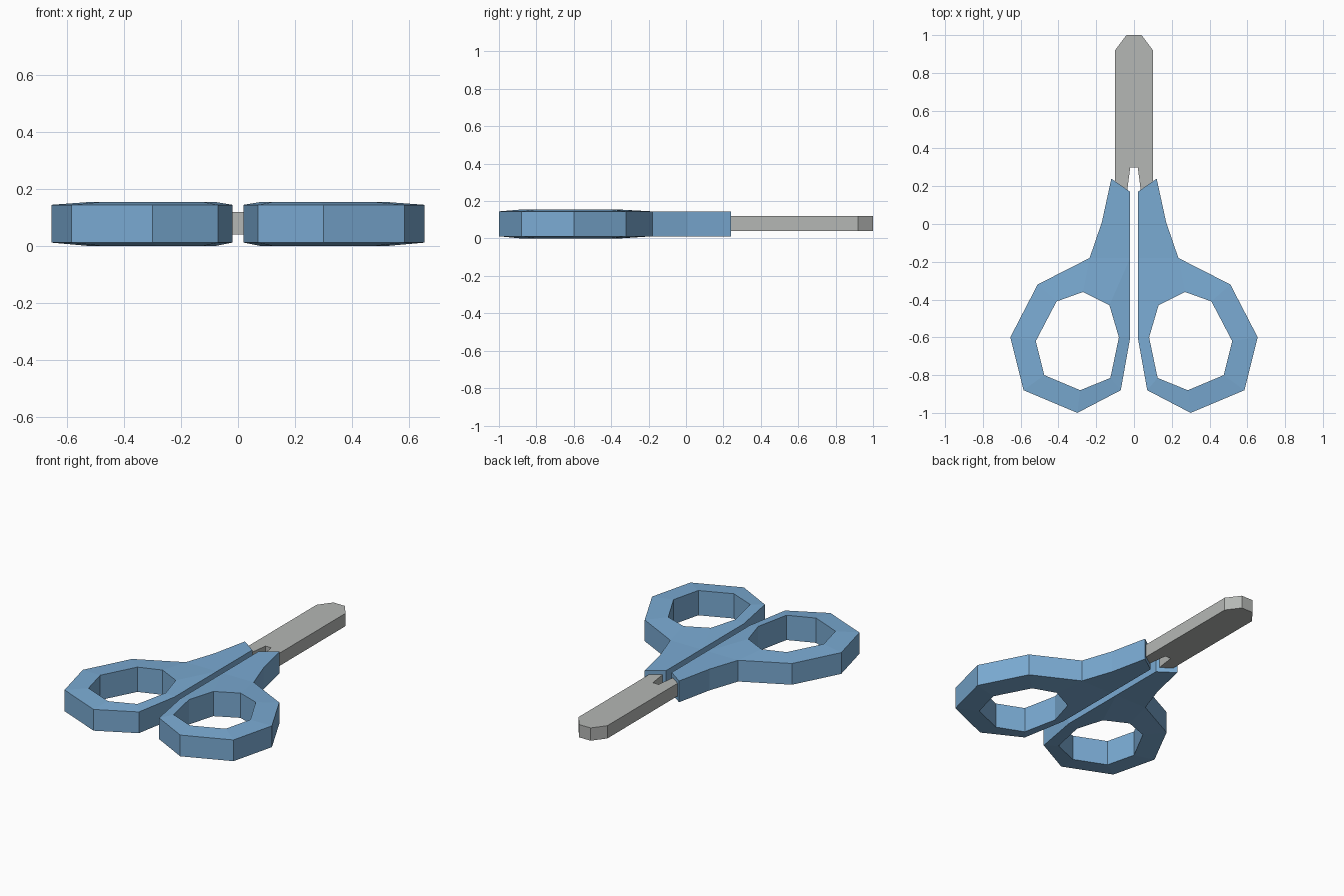
import bpy, bmesh

if "Cube" in bpy.data.objects:
    bpy.data.objects.remove(bpy.data.objects["Cube"])


def material(name, rgb):
    m = bpy.data.materials.new(name)
    m.diffuse_color = (*rgb, 1)
    m.use_nodes = True
    m.node_tree.nodes["Principled BSDF"].inputs["Base Color"].default_value = m.diffuse_color
    return m


blue = material("handle_blue", (0.195, 0.405, 0.65))
grey = material("blade_grey", (0.46, 0.475, 0.46))


def finish(bm, name, mat):
    bmesh.ops.recalc_face_normals(bm, faces=bm.faces)
    mesh = bpy.data.meshes.new(name)
    bm.to_mesh(mesh)
    bm.free()
    mesh.materials.append(mat)
    obj = bpy.data.objects.new(name, mesh)
    bpy.context.collection.objects.link(obj)
    return obj


# Handles: finger loop plus neck; the rim rises slightly toward the hole
outer = [(0.235, -0.18), (0.51, -0.32), (0.655, -0.60), (0.585, -0.88),
         (0.30, -1.0), (0.07, -0.88), (0.02, -0.60), (0.02, -0.18)]
hole = [(0.27, -0.36), (0.41, -0.41), (0.52, -0.62), (0.475, -0.80),
        (0.285, -0.88), (0.125, -0.815), (0.08, -0.60), (0.13, -0.43)]
neck = [(0.02, 0.17), (0.12, 0.24), (0.17, 0.01)]

bm = bmesh.new()


def level(points, z):
    return [bm.verts.new((x, y, z)) for x, y in points]


def walls(low, high):
    for i in range(len(low)):
        j = (i + 1) % len(low)
        bm.faces.new((low[i], low[j], high[j], high[i]))


layers = []
for z_out, z_in in ((0.012, 0.0), (0.145, 0.155)):
    o, h, n = level(outer, z_out), level(hole, z_in), level(neck, z_out)
    walls(o, h)                              # sloped ring face
    bm.faces.new([o[-1]] + n + [o[0]])       # flat neck face
    layers.append((o + n, h))
walls(layers[0][0], layers[1][0])
walls(layers[0][1], layers[1][1])
handles = finish(bm, "handles", blue)
handles.modifiers.new("mirror", "MIRROR")

# Blade: one plate with a notch, its two tangs buried in the handles
half = [(0.02, 0.30), (0.042, 0.13), (0.10, 0.13), (0.10, 0.92), (0.04, 1.0)]
bm = bmesh.new()
outline = half + [(-x, y) for x, y in reversed(half)]
face = bm.faces.new(level(outline, 0.04))
ext = bmesh.ops.extrude_face_region(bm, geom=[face], use_keep_orig=True)
for v in ext["geom"]:
    if isinstance(v, bmesh.types.BMVert):
        v.co.z = 0.12
finish(bm, "blade", grey)
